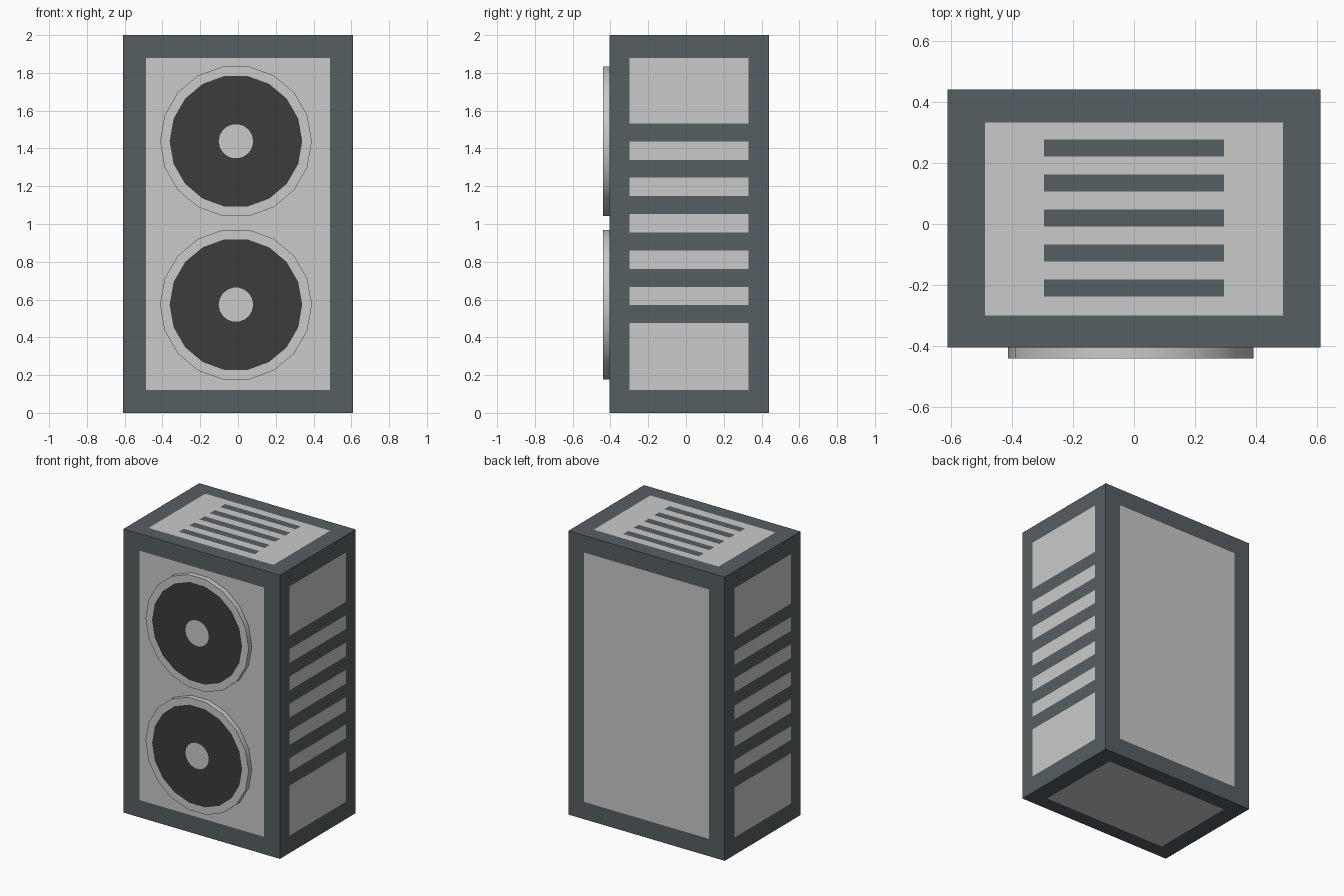
import bpy, bmesh, math
from mathutils import Vector

if "Cube" in bpy.data.objects:
    bpy.data.objects.remove(bpy.data.objects["Cube"])


def material(name, rgb):
    m = bpy.data.materials.new(name)
    m.diffuse_color = (*rgb, 1)
    m.use_nodes = True
    m.node_tree.nodes["Principled BSDF"].inputs["Base Color"].default_value = m.diffuse_color
    return m


slate = material("slate_frame", (0.093, 0.112, 0.122))
light = material("light_grey_panel", (0.59, 0.59, 0.59))
black = material("charcoal_grille", (0.045, 0.045, 0.045))


def make_object(name, bm, mats):
    mesh = bpy.data.meshes.new(name)
    bm.to_mesh(mesh)
    bm.free()
    for m in mats:
        mesh.materials.append(m)
    ob = bpy.data.objects.new(name, mesh)
    bpy.context.collection.objects.link(ob)
    return ob


# Cabinet: box sliced along panel and slot borders, coloured by position
X, Y0, Y1, Z = 0.61, -0.404, 0.44, 2.0
PX, PY0, PY1, PZ0, PZ1 = 0.487, -0.30, 0.332, 0.122, 1.88
SLOT_X = 0.295
side_slots = [(0.475 + 0.1925 * i, 0.57 + 0.1925 * i) for i in range(6)]
top_slots = [(-0.237 + 0.1145 * i, -0.181 + 0.1145 * i) for i in range(5)]

bm = bmesh.new()
bmesh.ops.create_cube(bm, size=1)
for v in bm.verts:
    v.co = Vector((v.co.x * 2 * X, Y1 if v.co.y > 0 else Y0, Z if v.co.z > 0 else 0))
cuts = [(0, x) for x in (-PX, -SLOT_X, SLOT_X, PX)]
cuts += [(1, y) for y in (PY0, PY1)] + [(1, y) for s in top_slots for y in s]
cuts += [(2, z) for z in (PZ0, PZ1)] + [(2, z) for s in side_slots for z in s]
for axis, d in cuts:
    n = Vector((0, 0, 0))
    n[axis] = 1
    bmesh.ops.bisect_plane(bm, geom=bm.verts[:] + bm.edges[:] + bm.faces[:],
                           plane_co=n * d, plane_no=n)
bm.normal_update()
for f in bm.faces:
    x, y, z = f.calc_center_median()
    n = f.normal
    in_x, in_y, in_z = abs(x) < PX, PY0 < y < PY1, PZ0 < z < PZ1
    if abs(n.y) > 0.5:
        panel = in_x and in_z
    elif abs(n.x) > 0.5:
        panel = in_y and in_z and not any(a < z < b for a, b in side_slots)
    else:
        slot = n.z > 0 and abs(x) < SLOT_X and any(a < y < b for a, b in top_slots)
        panel = in_x and in_y and not slot
    f.material_index = 1 if panel else 0
bmesh.ops.dissolve_limit(bm, angle_limit=0.02, verts=bm.verts[:], edges=bm.edges[:],
                         delimit={'MATERIAL'})
make_object("cabinet", bm, [slate, light])


# Fan housings: short 18-sided drums with a dark ring on the front
def fan(name, cx, cz, sides=18):
    bm = bmesh.new()

    def loop(r, y):
        return [bm.verts.new((cx + r * math.cos(2 * math.pi * i / sides), y,
                              cz + r * math.sin(2 * math.pi * i / sides)))
                for i in range(sides)]

    front = -0.44
    rings = [loop(0.402, Y0), loop(0.402, front), loop(0.351, front), loop(0.091, front)]
    for k, (a, b) in enumerate(zip(rings, rings[1:])):
        for i in range(sides):
            j = (i + 1) % sides
            f = bm.faces.new((a[i], a[j], b[j], b[i]))
            f.material_index = 1 if k == 2 else 0
    bm.faces.new(rings[-1])
    bmesh.ops.recalc_face_normals(bm, faces=bm.faces[:])
    if sum(f.normal.y for f in bm.faces) > 0:
        bmesh.ops.reverse_faces(bm, faces=bm.faces[:])
    ob = make_object(name, bm, [light, black])
    bpy.ops.object.select_all(action='DESELECT')
    ob.select_set(True)
    bpy.context.view_layer.objects.active = ob
    bpy.ops.object.shade_smooth_by_angle(angle=math.radians(30))


fan("upper_fan", -0.011, 1.438)
fan("lower_fan", -0.011, 0.573)
